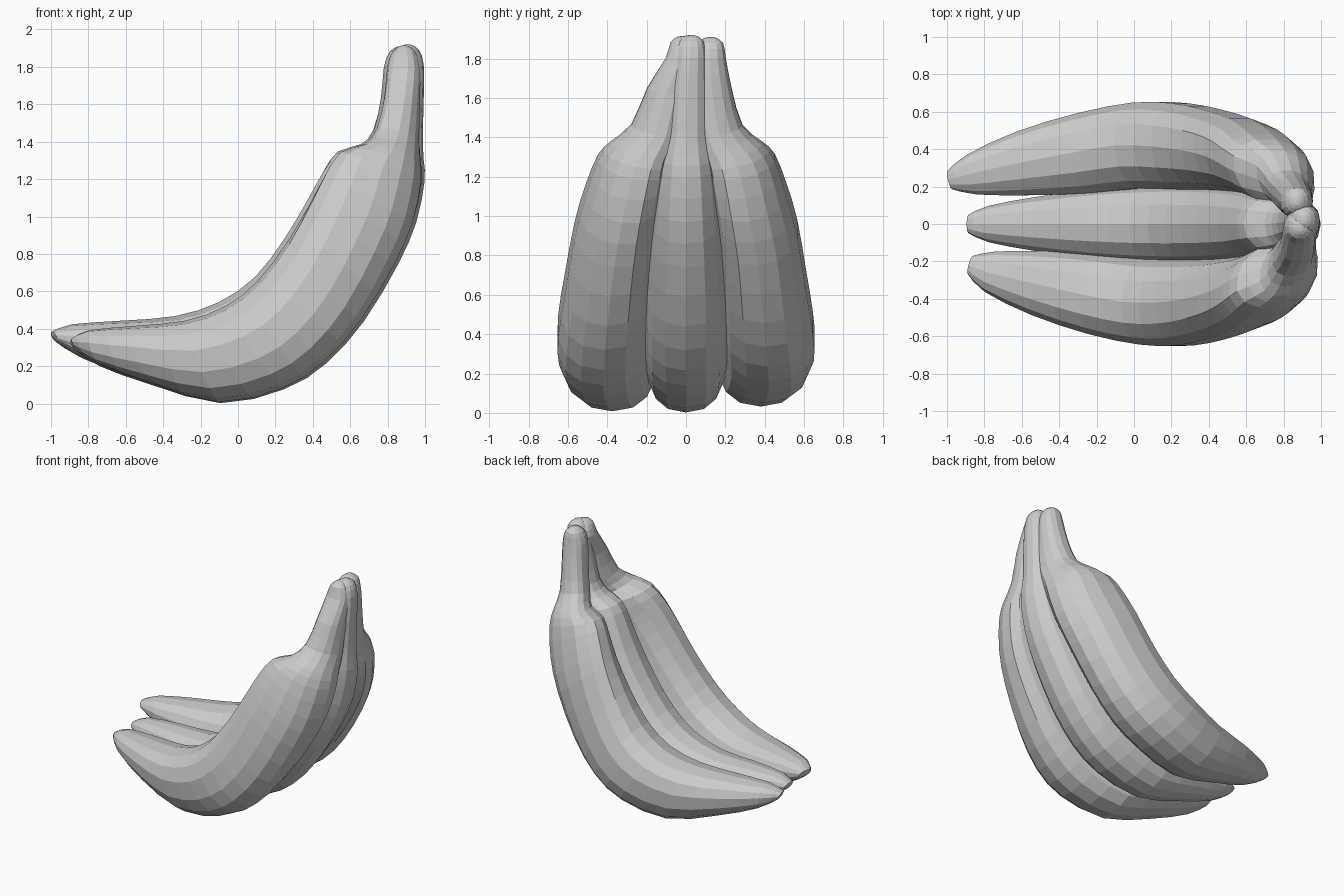
import bpy, bmesh
from math import cos, sin, pi, copysign
from mathutils import Vector

if "Cube" in bpy.data.objects:
    bpy.data.objects.remove(bpy.data.objects["Cube"])

SIDES = 14

# Shared side profile, tip to stem: inner edge (x, z), outer edge (x, z)
EDGES = [(-.895, .33, -.87, .275), (-.80, .375, -.74, .19), (-.55, .40, -.46, .09),
         (-.28, .43, -.10, -.005), (-.06, .51, .24, .07), (.12, .65, .465, .21),
         (.28, .865, .665, .435), (.405, 1.08, .845, .735), (.485, 1.23, .945, .965),
         (.565, 1.335, .99, 1.19), (.69, 1.375, .985, 1.30), (.755, 1.46, .98, 1.42),
         (.795, 1.65, .985, 1.63), (.81, 1.81, .985, 1.81), (.84, 1.89, .96, 1.89),
         (.88, 1.918, .92, 1.918)]
MID_W = [.05, .10, .15, .19, .21, .215, .21, .195, .175, .155, .135, .11, .10, .085, .065, .025]
SIDE_W = [.05, .11, .175, .22, .235, .235, .22, .205, .19, .175, .15, .12, .10, .085, .065, .025]
MID_Y = [0] * 11 + [.005, .01, .02, .025, .025]
LEFT_Y = [-.22, -.255, -.315, -.375, -.415, -.42, -.40, -.365, -.325, -.275, -.235, -.16,
          -.10, -.02, -.015, -.015]
RIGHT_Y = [.235, .265, .325, .38, .42, .415, .395, .365, .325, .28, .24, .17, .135, .12, .125, .125]
# Slant of the side fruits' cross-sections (along x, along z) and hollow of the middle one
SLANT_X = [.25, .25, .2, .1, .05, .05, .1, .17, .22, .25, .25, .2, .1, 0, 0, 0]
SLANT_Z = [0, 0, 0, 0, 0, 0, 0, .08, .14, .2, .25, .25, .15, 0, 0, 0]
RECESS = [0, 0, .03, .07, .09, .09, .09, .08, .06, .03, 0, 0, 0, 0, 0, 0]


def smooth_path(rows, steps=2):
    """Catmull-Rom refinement of station rows."""
    out = []
    for i in range(len(rows) - 1):
        p = [rows[max(0, min(len(rows) - 1, i + k))] for k in (-1, 0, 1, 2)]
        for s in range(steps):
            t = s / steps
            out.append([.5 * (2 * b + (c - a) * t + (2 * a - 5 * b + 4 * c - d) * t * t
                              + (3 * b - a - 3 * c + d) * t ** 3) for a, b, c, d in zip(*p)])
    return out + [rows[-1]]


def full(v):
    """Slightly boxier than a circle."""
    return copysign(abs(v) ** .88, v) if abs(v) > 1e-6 else 0


def banana(name, ys, widths, tip_shift, top_shift, side):
    rows = []
    for i, (e, y, w) in enumerate(zip(EDGES, ys, widths)):
        f = max(0, 1 - i / 5)
        g = max(0, 1 - i / 11)
        dx = tip_shift[0] * f + top_shift[0] * (1 - f)
        dz = tip_shift[1] * g + top_shift[1] * (1 - g)
        r = 0 if side else RECESS[i]
        xi, zi = e[0] + (e[2] - e[0]) * r, e[1] + (e[3] - e[1]) * r
        rows.append([xi + dx, zi + dz, e[2] + dx, e[3] + dz, y, w,
                     -side * SLANT_X[i], side * SLANT_Z[i]])
    bm = bmesh.new()
    rings = []
    for xi, zi, xo, zo, y, w, sx, sz in smooth_path(rows):
        c = Vector(((xi + xo) / 2, y, (zi + zo) / 2))
        d = Vector(((xo - xi) / 2, 0, (zo - zi) / 2))
        across = Vector((sx, 1, sz)) * w
        angles = [2 * pi * k / SIDES for k in range(SIDES)]
        rings.append([bm.verts.new(c + d * full(cos(a)) + across * full(sin(a)))
                      for a in angles])
    for a, b in zip(rings, rings[1:]):
        for k in range(SIDES):
            n = (k + 1) % SIDES
            bm.faces.new((a[k], a[n], b[n], b[k]))
    # Rounded ends: a fan to a slightly raised centre point
    for ring, off in ((rings[0], (-.012, 0, .005)), (rings[-1], (0, 0, .003))):
        centre = sum((v.co for v in ring), Vector()) / SIDES + Vector(off)
        cv = bm.verts.new(centre)
        for k in range(SIDES):
            bm.faces.new((ring[k], ring[(k + 1) % SIDES], cv))
    bmesh.ops.recalc_face_normals(bm, faces=bm.faces)
    mesh = bpy.data.meshes.new(name)
    bm.to_mesh(mesh)
    bm.free()
    obj = bpy.data.objects.new(name, mesh)
    bpy.context.collection.objects.link(obj)
    return obj


# Three fruits joined at the stem
banana("middle_banana", MID_Y, MID_W, (0, .01), (.008, 0), 0)
banana("left_banana", LEFT_Y, SIDE_W, (.01, .02), (-.012, -.005), -1)
banana("right_banana", RIGHT_Y, SIDE_W, (-.10, .055), (-.03, -.01), 1)
